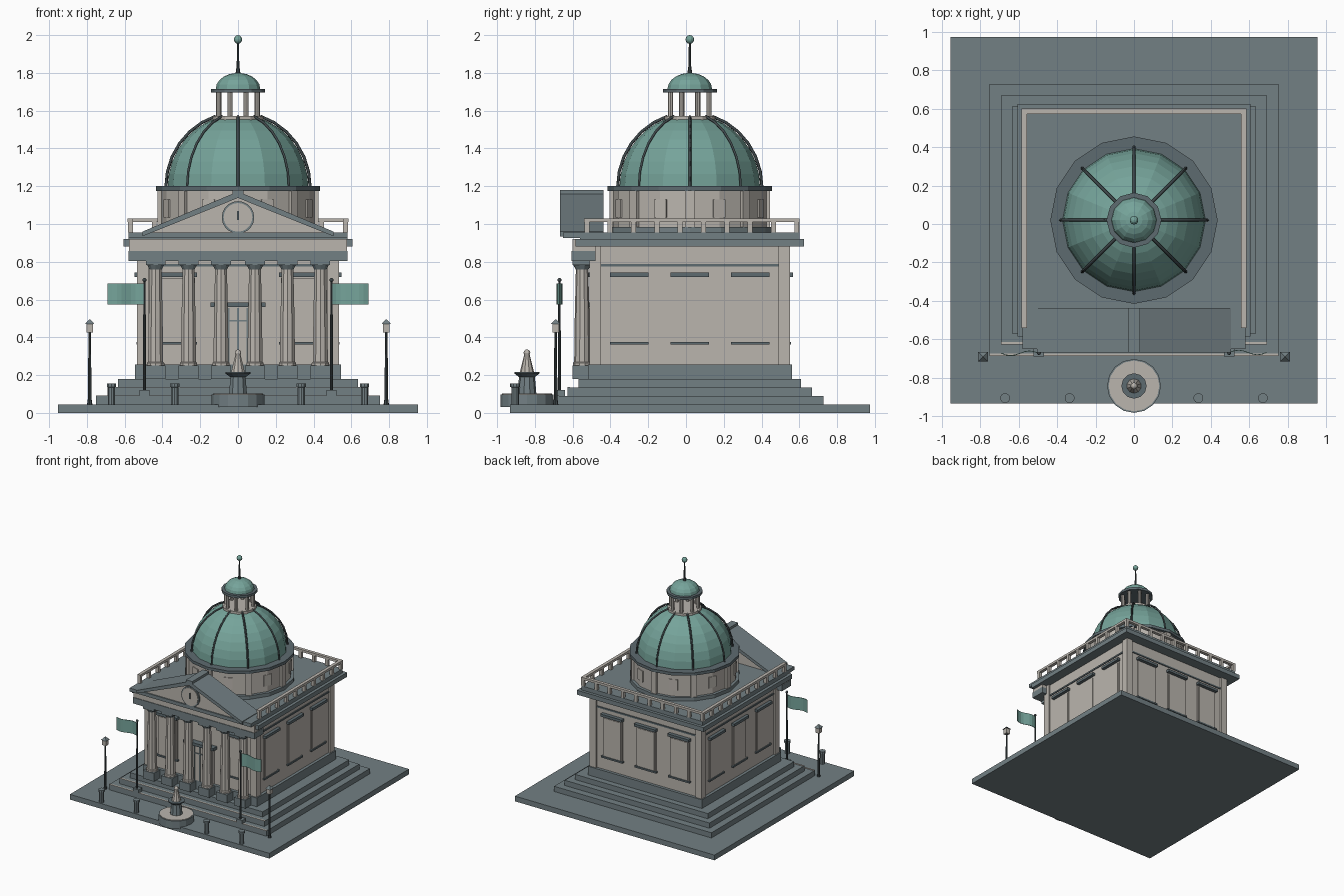
import bpy, math
from math import sin, cos, pi, radians
from mathutils import Matrix

cube = bpy.data.objects.get("Cube")
if cube:
    bpy.data.objects.remove(cube)


def material(name, rgb):
    m = bpy.data.materials.new(name)
    m.use_nodes = True
    m.diffuse_color = (*rgb, 1)
    m.node_tree.nodes["Principled BSDF"].inputs["Base Color"].default_value = (*rgb, 1)
    return m


slate = material("slate", (0.17, 0.215, 0.23))
stone = material("pale stone", (0.49, 0.46, 0.42))
copper = material("green copper", (0.18, 0.37, 0.325))
iron = material("dark iron", (0.05, 0.065, 0.07))
trim = material("dark trim", (0.11, 0.145, 0.16))

CY = 0.02   # depth of the building's centre


def mesh(name, verts, faces, mat):
    me = bpy.data.meshes.new(name)
    me.from_pydata(verts, [], faces)
    me.materials.append(mat)
    ob = bpy.data.objects.new(name, me)
    bpy.context.collection.objects.link(ob)
    return ob


def prism(name, outline, y0, y1, mat):
    """Extrude an (x, z) outline along y."""
    n = len(outline)
    verts = [(x, y, z) for y in (y0, y1) for x, z in outline]
    faces = [tuple(range(n)), tuple(range(2 * n - 1, n - 1, -1))]
    faces += [(i, i + n, (i + 1) % n + n, (i + 1) % n) for i in range(n)]
    return mesh(name, verts, faces, mat)


def box(name, x0, x1, y0, y1, z0, z1, mat):
    return prism(name, [(x0, z0), (x1, z0), (x1, z1), (x0, z1)], y0, y1, mat)


def slab(name, hx, hy, z0, z1, mat, x=0, y=CY):
    return box(name, x - hx, x + hx, y - hy, y + hy, z0, z1, mat)


def lathe(name, profile, sides, mat, x=0, y=CY, turn=0):
    """Revolve (radius, z) points around a vertical axis, with closed ends."""
    verts = [(x + r * sin(2 * pi * i / sides + turn), y + r * cos(2 * pi * i / sides + turn), z)
             for r, z in profile for i in range(sides)]
    faces = [(k * sides + i, (k + 1) * sides + i, (k + 1) * sides + (i + 1) % sides,
              k * sides + (i + 1) % sides) for k in range(len(profile) - 1) for i in range(sides)]
    last = (len(profile) - 1) * sides
    faces += [tuple(range(sides)), tuple(range(last + sides - 1, last - 1, -1))]
    return mesh(name, verts, faces, mat)


def ball(name, r, z, mat, x=0, y=CY):
    steps = [pi * (k / 6 - 0.5) for k in range(7)]
    return lathe(name, [(max(r * cos(t), 0.0005), z + r * sin(t)) for t in steps], 10, mat, x, y)


def turned(ob, angle):
    """Turn a part made at the building's front around the building's centre."""
    move = Matrix.Translation((0, CY, 0))
    ob.data.transform(move @ Matrix.Rotation(angle, 4, 'Z') @ move.inverted())


# Paved ground and stepped base
slab("ground_plate", 0.953, 0.953, 0, 0.045, slate)
for i, hx in enumerate((0.752, 0.692, 0.635)):
    z = 0.045 + 0.045 * i
    hy = hx - 0.045
    slab("step", hx, hy, z, z + 0.045, slate)
    if i < 2:
        box("step_nosing", -hx, hx, CY - hy, CY - hy + 0.014, z + 0.045, z + 0.048, stone)
slab("podium", 0.545, 0.54, 0.18, 0.255, slate)

# Main block with corner pilasters and belt
slab("walls", 0.52, 0.515, 0.25, 0.885, stone)
for sx in (-1, 1):
    for sy in (-1, 1):
        slab("corner_pilaster", 0.03, 0.03, 0.25, 0.885, stone, sx * 0.505, CY + sy * 0.5)
slab("belt_course", 0.527, 0.522, 0.775, 0.788, trim)

# Windows on every wall; the front centre holds the door
for side in range(4):
    for wx in (-0.32, 0, 0.32):
        if side == 0 and wx == 0:
            continue
        face = CY - 0.515
        parts = [box("window_frame", wx - 0.092, wx + 0.092, face - 0.01, face, 0.365, 0.715, stone),
                 box("window_panel", wx - 0.08, wx + 0.08, face - 0.014, face, 0.375, 0.705, stone),
                 box("window_hood", wx - 0.102, wx + 0.102, face - 0.032, face, 0.72, 0.742, trim),
                 box("window_sill", wx - 0.102, wx + 0.102, face - 0.022, face, 0.362, 0.376, trim)]
        for part in parts:
            turned(part, side * pi / 2)

# Entrance door
box("door_frame", -0.12, 0.12, -0.52, -0.49, 0.25, 0.56, stone)
box("door_lintel", -0.145, 0.145, -0.545, -0.49, 0.56, 0.585, trim)
for x in (-0.05, 0, 0.05):
    box("door_mullion", x - 0.004, x + 0.004, -0.526, -0.515, 0.25, 0.555, slate)
box("door_transom", -0.05, 0.05, -0.526, -0.515, 0.485, 0.493, slate)

# Portico columns
for s in (-1, 1):
    for cx in (0.09, 0.262, 0.436):
        x = s * cx
        slab("column_plinth", 0.053, 0.05, 0.18, 0.25, slate, x, -0.55)
        lathe("column_shaft", [(0.048, 0.25), (0.048, 0.265), (0.042, 0.27), (0.039, 0.5),
                               (0.033, 0.765)], 10, stone, x, -0.55)
        lathe("column_capital", [(0.034, 0.76), (0.048, 0.785)], 10, slate, x, -0.55)
        slab("column_abacus", 0.052, 0.05, 0.783, 0.806, slate, x, -0.55)

# Entablature and cornices
box("architrave", -0.58, 0.58, -0.605, -0.48, 0.805, 0.857, slate)
box("portico_frieze", -0.578, 0.578, -0.6, -0.48, 0.857, 0.92, stone)
slab("main_cornice", 0.605, 0.605, 0.882, 0.92, slate)
slab("upper_cornice", 0.58, 0.58, 0.92, 0.955, slate)
box("portico_cornice", -0.58, 0.58, -0.65, -0.5, 0.925, 0.955, slate)

# Pediment with sloped roof and clock
prism("tympanum", [(-0.47, 0.95), (0.47, 0.95), (0, 1.145)], -0.64, -0.45, stone)
for s in (-1, 1):
    prism("pediment_roof", [(s * 0.505, 0.935), (s * 0.505, 0.96), (0, 1.172), (0, 1.138)],
          -0.667, -0.437, slate)
box("roof_ridge", -0.03, 0.03, -0.667, -0.437, 1.155, 1.18, slate)


def disc(name, r, y0, y1, mat):
    ring = [(r * cos(2 * pi * i / 20), 1.035 + r * sin(2 * pi * i / 20)) for i in range(20)]
    prism(name, ring, y0, y1, mat)


disc("clock_rim", 0.086, -0.652, -0.63, slate)
disc("clock_face", 0.076, -0.656, -0.63, stone)
box("clock_hand", -0.004, 0.004, -0.662, -0.655, 1.02, 1.07, iron)

# Roof balustrade along the sides and back
for s in (-1, 1):
    box("side_rail", s * 0.57 - 0.014, s * 0.57 + 0.014, -0.54, 0.6, 1.01, 1.03, stone)
    for k in range(10):
        slab("baluster", 0.013, 0.013, 0.955, 1.01, stone, s * 0.57, -0.525 + 0.1235 * k)
box("back_rail", -0.584, 0.584, 0.573, 0.6, 1.01, 1.03, stone)
for k in range(1, 9):
    slab("baluster", 0.013, 0.013, 0.955, 1.01, stone, -0.57 + 0.1267 * k, 0.587)

# Drum below the dome
lathe("drum_base", [(0.435, 0.95), (0.435, 0.985)], 16, slate)
lathe("drum", [(0.41, 0.98), (0.41, 1.18)], 16, stone)
for k in range(8):
    turned(box("drum_pilaster", -0.025, 0.025, CY - 0.425, CY - 0.38, 0.985, 1.178, stone), k * pi / 4)
    turned(box("drum_window", -0.035, 0.035, CY - 0.412, CY - 0.39, 1.035, 1.13, stone),
           (k + 0.5) * pi / 4)
lathe("drum_cornice", [(0.435, 1.175), (0.435, 1.2)], 16, trim)


# Ribbed dome
def dome_point(t, grow=0):
    return ((0.372 + grow) * cos(t), 1.195 + (0.385 + grow) * sin(t))


top = radians(72)
lathe("dome", [dome_point(top * k / 7) for k in range(8)], 16, copper)
for k in range(8):
    curve = bpy.data.curves.new("dome_rib", 'CURVE')
    curve.dimensions = '3D'
    curve.bevel_depth = 0.008
    curve.bevel_resolution = 0
    line = curve.splines.new('POLY')
    line.points.add(6)
    for i, p in enumerate(line.points):
        r, z = dome_point(top * i / 6, 0.01)
        p.co = (r * sin(k * pi / 4), CY + r * cos(k * pi / 4), z, 1)
    curve.materials.append(iron)
    bpy.context.collection.objects.link(bpy.data.objects.new("dome_rib", curve))

# Open lantern, cap and finial
lathe("lantern_floor", [(0.135, 1.55), (0.135, 1.573)], 12, stone)
for k in range(8):
    a = (k + 0.5) * pi / 4
    lathe("lantern_column", [(0.014, 1.57), (0.014, 1.7)], 8, stone,
          0.11 * sin(a), CY + 0.11 * cos(a))
lathe("lantern_cornice", [(0.143, 1.695), (0.143, 1.716)], 12, trim)
lathe("lantern_cap", [(0.118 * cos(t), 1.715 + 0.085 * sin(t))
                      for t in [radians(17 * k) for k in range(6)]], 12, copper)
lathe("spire", [(0.014, 1.79), (0.007, 1.84), (0.005, 1.965)], 8, iron)
ball("spire_ball", 0.023, 1.977, copper)

# Lamps and flags on both sides
for s in (-1, 1):
    x = s * 0.785
    lathe("lamp_post", [(0.014, 0.045), (0.009, 0.08), (0.007, 0.43)], 8, iron, x, -0.69)
    slab("lamp_light", 0.018, 0.018, 0.425, 0.472, stone, x, -0.69)
    lathe("lamp_cap", [(0.036, 0.47), (0.003, 0.495)], 4, slate, x, -0.69, pi / 4)

    x = s * 0.495
    slab("flag_base", 0.027, 0.025, 0.09, 0.12, slate, x, -0.665)
    lathe("flag_pole", [(0.008, 0.12), (0.006, 0.7)], 8, iron, x, -0.67)
    ball("flag_pole_ball", 0.011, 0.703, iron, x, -0.67)
    n = 8
    wave = [(x + s * 0.195 * i / n, -0.67 + 0.012 * sin(2 * pi * i / n)) for i in range(n + 1)]
    verts = [(px, py, z) for z in (0.575, 0.685) for px, py in wave]
    flag = mesh("flag", verts, [(i, i + 1, i + n + 2, i + n + 1) for i in range(n)], copper)
    flag.modifiers.new("thickness", 'SOLIDIFY').thickness = 0.004

    # Bollards along the front edge
    for bx in (0.335, 0.67):
        lathe("bollard", [(0.02, 0.045), (0.02, 0.135), (0.026, 0.137), (0.026, 0.155)],
              10, slate, s * bx, -0.905)

# Fountain
FY = -0.842
lathe("fountain_basin", [(0.14, 0.03), (0.14, 0.098)], 16, slate, 0, FY)
lathe("fountain_water", [(0.132, 0.097), (0.132, 0.102)], 16, stone, 0, FY)
lathe("fountain_pedestal", [(0.05, 0.1), (0.042, 0.19)], 10, slate, 0, FY)
lathe("fountain_bowl", [(0.035, 0.185), (0.066, 0.208), (0.066, 0.216)], 12, trim, 0, FY)
lathe("fountain_spout", [(0.038, 0.215), (0.014, 0.31)], 10, stone, 0, FY)
ball("fountain_ball", 0.018, 0.318, stone, 0, FY)

# Consistent outward normals
import bmesh
for ob in bpy.context.collection.objects:
    if ob.type == 'MESH' and not ob.modifiers:
        bm = bmesh.new()
        bm.from_mesh(ob.data)
        bmesh.ops.recalc_face_normals(bm, faces=bm.faces)
        bm.to_mesh(ob.data)
        bm.free()
